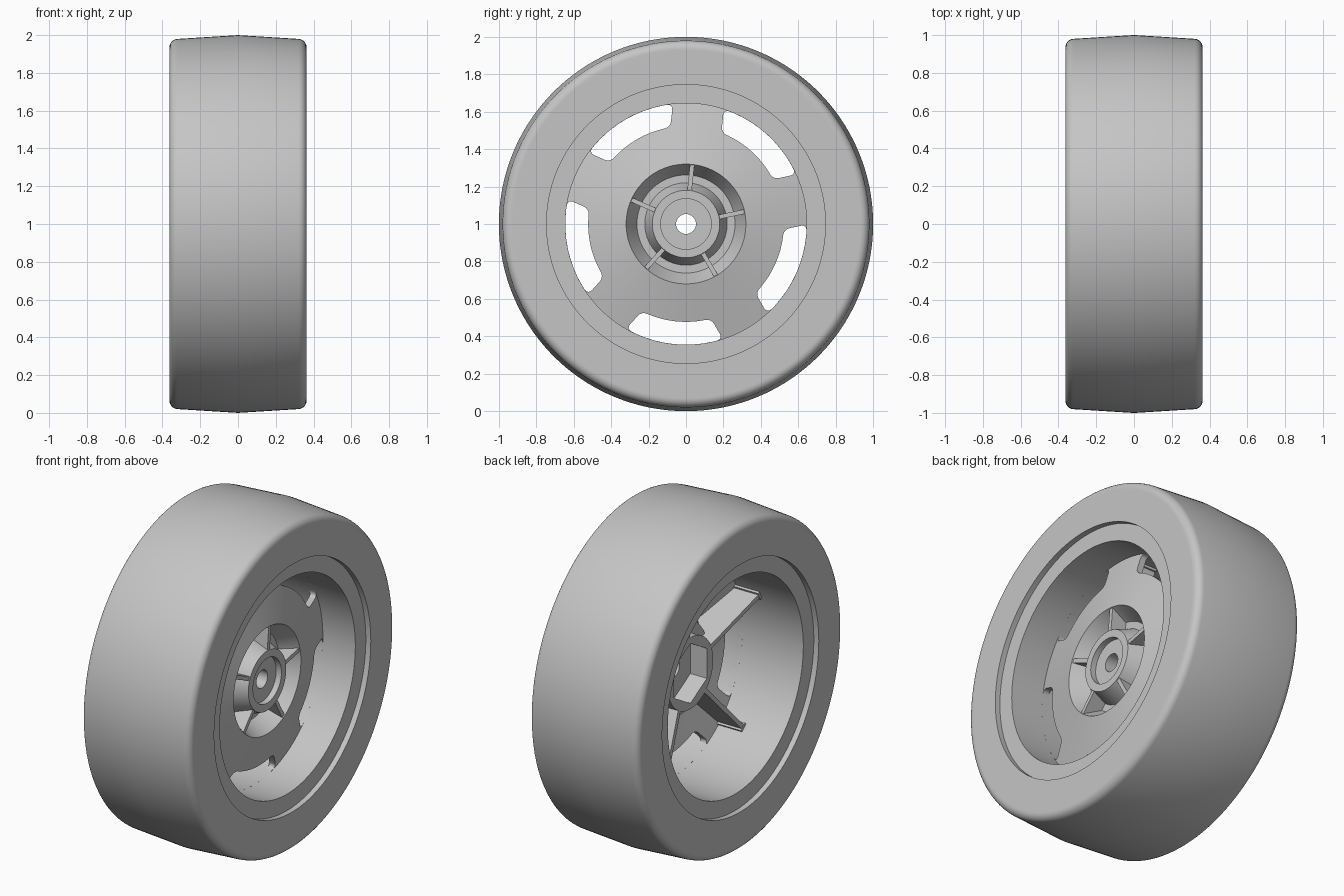
import bpy, bmesh
from math import sin, cos, pi, radians, asin
from mathutils import Matrix

cube = bpy.data.objects.get("Cube")
if cube:
    bpy.data.objects.remove(cube)

AXLE = Matrix.Translation((0, 0, 1))
SPOKES = [radians(12 + 72 * i) for i in range(5)]
RIM_R, BEAD_R = 0.645, 0.745

grey = bpy.data.materials.new("plain grey")
grey.use_nodes = True
grey.diffuse_color = (0.56, 0.56, 0.56, 1)
grey.node_tree.nodes["Principled BSDF"].inputs["Base Color"].default_value = grey.diffuse_color


def make(name, bm):
    """Turn a bmesh built around the x axis into an object on the axle."""
    bmesh.ops.recalc_face_normals(bm, faces=bm.faces)
    mesh = bpy.data.meshes.new(name)
    bm.to_mesh(mesh)
    bm.free()
    mesh.transform(AXLE)
    mesh.materials.append(grey)
    obj = bpy.data.objects.new(name, mesh)
    bpy.context.collection.objects.link(obj)
    return obj


def activate(obj):
    bpy.ops.object.select_all(action='DESELECT')
    obj.select_set(True)
    bpy.context.view_layer.objects.active = obj


def smooth(obj, angle=30):
    activate(obj)
    bpy.ops.object.shade_smooth_by_angle(angle=radians(angle))


def lathe(name, profile, steps=120):
    """Revolve a closed (x, radius) profile around the x axis."""
    bm = bmesh.new()
    rings = []
    for i in range(steps):
        a = 2 * pi * i / steps
        rings.append([bm.verts.new((x, r * cos(a), r * sin(a))) for x, r in profile])
    n = len(profile)
    for i in range(steps):
        p, q = rings[i], rings[(i + 1) % steps]
        for j in range(n):
            k = (j + 1) % n
            bm.faces.new((p[j], p[k], q[k], q[j]))
    return make(name, bm)


def prism(bm, face, depth):
    """Extrude a face along x."""
    new = bmesh.ops.extrude_face_region(bm, geom=[face])
    verts = [v for v in new["geom"] if isinstance(v, bmesh.types.BMVert)]
    bmesh.ops.translate(bm, verts=verts, vec=(depth, 0, 0))


def cut(obj, cutter):
    mod = obj.modifiers.new("cut", 'BOOLEAN')
    mod.operation = 'DIFFERENCE'
    mod.solver = 'EXACT'
    mod.object = cutter
    activate(obj)
    bpy.ops.object.modifier_apply(modifier=mod.name)
    bpy.data.objects.remove(cutter)


def rib(name, angle, outline, width):
    """Thin radial plate from an (x, radius) outline."""
    bm = bmesh.new()
    face = bm.faces.new([bm.verts.new((x, r, -width / 2)) for x, r in outline])
    new = bmesh.ops.extrude_face_region(bm, geom=[face])
    verts = [v for v in new["geom"] if isinstance(v, bmesh.types.BMVert)]
    bmesh.ops.translate(bm, verts=verts, vec=(0, 0, width))
    bmesh.ops.rotate(bm, verts=bm.verts, matrix=Matrix.Rotation(angle, 3, 'X'))
    return make(name, bm)


# tyre: slightly crowned tread, rounded shoulders, flat sidewalls
shoulder = [(0.318 + 0.045 * cos(radians(a)), 0.935 + 0.045 * sin(radians(a)))
            for a in range(86, -1, -14)]
half = shoulder + [(0.363, 0.93), (0.363, BEAD_R)]
tyre = lathe("tyre", [(0, 1)] + half + [(-x, r) for x, r in reversed(half)], 160)
smooth(tyre, 25)

# rim barrel, set slightly in from the sidewalls
rim = lathe("rim_barrel", [(0.33, RIM_R), (0.33, 0.75), (-0.33, 0.75), (-0.33, RIM_R)])
smooth(rim)

# conical wheel disc with a cupped centre and a hollow hub
disc = lathe("wheel_disc", [
    (0.16, 0.053), (0.16, 0.135), (0.195, 0.135), (0.195, 0.18),
    (0.09, 0.22), (0.09, 0.262), (0.195, 0.32), (0.11, 0.66),
    (0.07, 0.66), (0.155, 0.335), (0.05, 0.28), (0.05, 0.215),
    (-0.03, 0.215), (-0.03, 0.053)])

# five rounded slots between the spokes
HALF_SPOKE, INNER_R = 0.137, 0.523
for spoke in SPOKES:
    bm = bmesh.new()
    loop = []
    for r, way in ((INNER_R, 1), (RIM_R, -1)):
        span = radians(36) - asin(HALF_SPOKE / r)
        for i in range(11):
            a = spoke + radians(36) + way * span * (i / 5 - 1)
            loop.append(bm.verts.new((-0.1, r * cos(a), r * sin(a))))
    bm.faces.new(loop)
    corners = [loop[0], loop[10], loop[11], loop[21]]
    bmesh.ops.bevel(bm, geom=corners, offset=0.03, segments=4, profile=0.5, affect='VERTICES')
    bm.faces.ensure_lookup_table()
    prism(bm, bm.faces[0], 0.5)
    cut(disc, make("slot_cutter", bm))

# hexagonal socket in the back of the hub
bm = bmesh.new()
hexagon = [bm.verts.new((-0.1, 0.18 * cos(pi / 2 + i * pi / 3), 0.18 * sin(pi / 2 + i * pi / 3)))
           for i in range(6)]
prism(bm, bm.faces.new(hexagon), 0.18)
cut(disc, make("socket_cutter", bm))
smooth(disc)

# ribs in the front cup and stiffening ribs behind each spoke
for n, spoke in enumerate(SPOKES, 1):
    rib(f"front_rib_{n}", spoke, [(0.07, 0.2), (0.19, 0.17), (0.19, 0.325), (0.07, 0.28)], 0.024)
    rib(f"back_rib_{n}", spoke,
        [(-0.03, 0.205), (-0.085, 0.655), (0.09, 0.655), (0.155, 0.36), (0.07, 0.28), (0.07, 0.205)],
        0.026)
    rib(f"rib_foot_{n}", spoke, [(-0.085, 0.63), (-0.085, 0.655), (0.08, 0.655), (0.08, 0.63)], 0.05)
